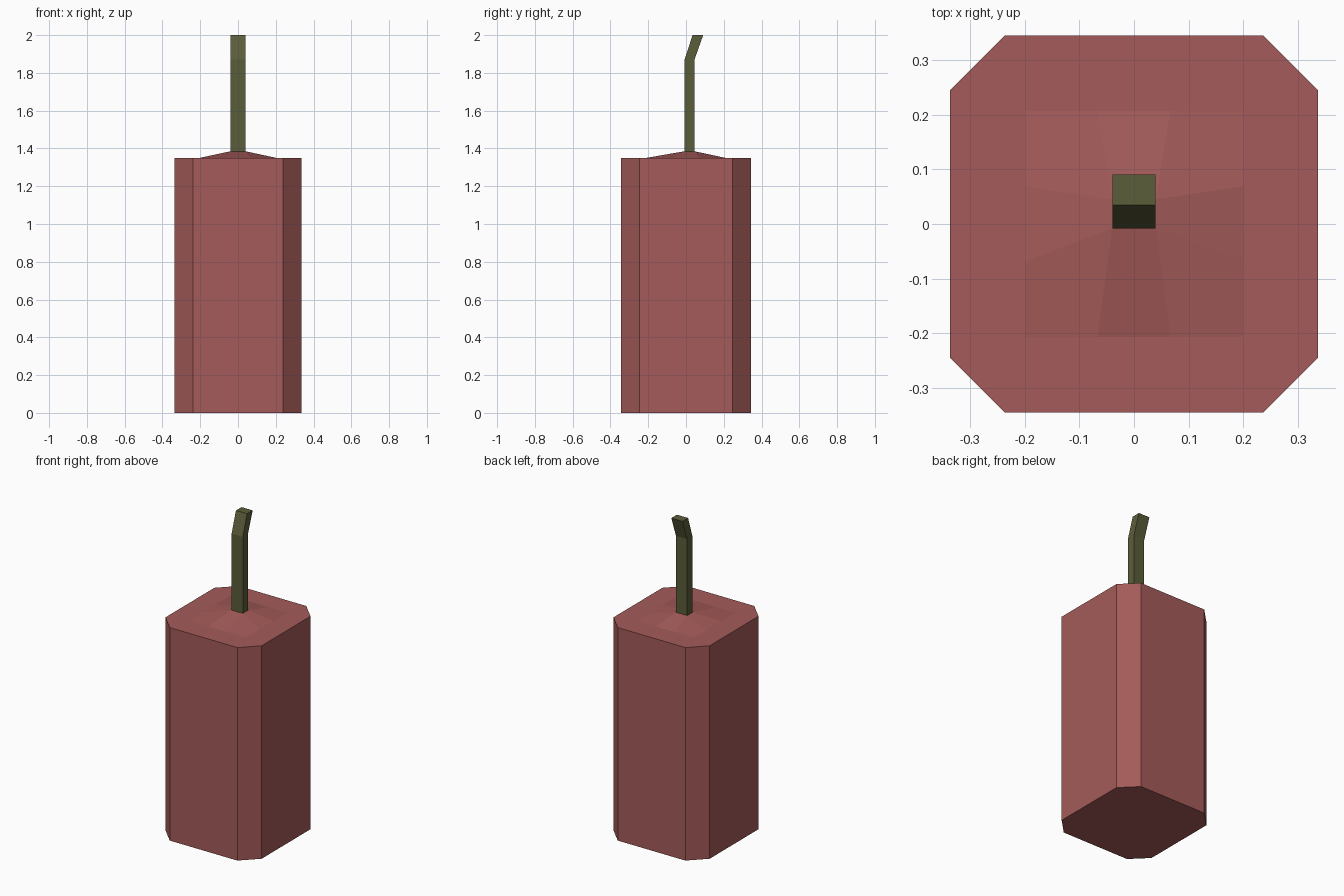
import bpy, bmesh

if "Cube" in bpy.data.objects:
    bpy.data.objects.remove(bpy.data.objects["Cube"])


def material(name, rgb):
    m = bpy.data.materials.new(name)
    m.diffuse_color = (*rgb, 1)
    m.use_nodes = True
    m.node_tree.nodes["Principled BSDF"].inputs["Base Color"].default_value = m.diffuse_color
    return m


wax = material("red wax", (0.37, 0.105, 0.10))
cord = material("olive cord", (0.105, 0.109, 0.042))


def finish(name, bm, mat):
    bmesh.ops.recalc_face_normals(bm, faces=bm.faces)
    me = bpy.data.meshes.new(name)
    bm.to_mesh(me)
    bm.free()
    me.materials.append(mat)
    ob = bpy.data.objects.new(name, me)
    bpy.context.collection.objects.link(ob)
    return ob


def loft(name, rings, mat):
    """Closed solid through matching rings of points."""
    bm = bmesh.new()
    loops = [[bm.verts.new(p) for p in ring] for ring in rings]
    for a, b in zip(loops, loops[1:]):
        n = len(a)
        for i in range(n):
            bm.faces.new((a[i], a[(i + 1) % n], b[(i + 1) % n], b[i]))
    bm.faces.new(loops[0][::-1])
    bm.faces.new(loops[-1])
    return finish(name, bm, mat)


# Candle body: block with chamfered corners
X, Y, C = 0.337, 0.345, 0.10
outline = [(X, -Y + C), (X, Y - C), (X - C, Y), (C - X, Y),
           (-X, Y - C), (-X, C - Y), (C - X, -Y), (X - C, -Y)]
loft("candle_body", [[(x, y, z) for x, y in outline] for z in (0, 1.35)], wax)

# Wax mound: 3 x 3 patch with its middle cell gathered in and raised to the wick
bm = bmesh.new()
gx, gy = (-0.2, -0.067, 0.067, 0.2), (-0.207, -0.069, 0.069, 0.207)
grid = []
for i in range(4):
    row = []
    for j in range(4):
        if i in (1, 2) and j in (1, 2):
            p = ((-0.04, 0.04)[i - 1], (-0.008, 0.045)[j - 1], 1.385)
        else:
            p = (gx[i], gy[j], 1.3505)
        row.append(bm.verts.new(p))
    grid.append(row)
for i in range(3):
    for j in range(3):
        bm.faces.new((grid[i][j], grid[i + 1][j], grid[i + 1][j + 1], grid[i][j + 1]))
finish("wax_mound", bm, wax)

# Wick: square cord, straight and then bent backwards
W = 0.039
path = [(-0.008, 0.045, 1.375), (-0.008, 0.045, 1.87), (0.035, 0.091, 2.0)]
loft("wick", [[(-W, y0, z), (W, y0, z), (W, y1, z), (-W, y1, z)]
              for y0, y1, z in path], cord)
